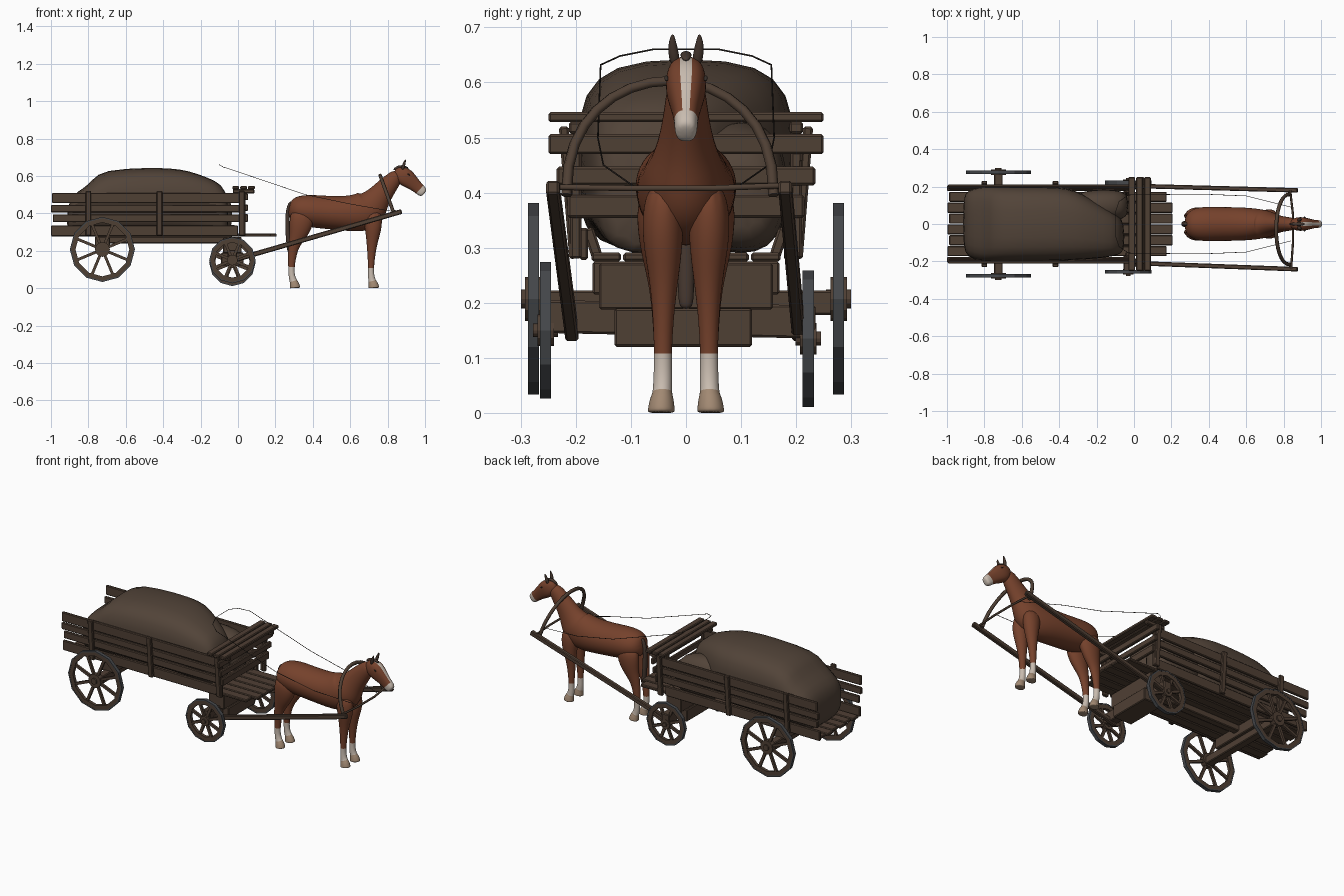
import bpy, bmesh, math
from mathutils import Vector, Matrix

if "Cube" in bpy.data.objects:
    bpy.data.objects.remove(bpy.data.objects["Cube"])


def material(name, r, g, b):
    m = bpy.data.materials.new(name)
    m.use_nodes = True
    m.diffuse_color = (r, g, b, 1)
    bsdf = m.node_tree.nodes["Principled BSDF"]
    bsdf.inputs["Base Color"].default_value = (r, g, b, 1)
    bsdf.inputs["Roughness"].default_value = 0.8
    return m


WOOD = material("weathered wood", .078, .05, .034)
SACK = material("sackcloth", .084, .057, .04)
IRON = material("iron", .06, .064, .07)
COAT = material("chestnut coat", .18, .054, .025)
HAIR = material("dark hair", .06, .038, .028)
WHITE = material("white marking", .58, .5, .43)
HOOF = material("hoof", .36, .25, .17)
LEATHER = material("dark leather", .035, .027, .022)


def finish(name, bm, mats, smooth=False, subsurf=0, bevel=0):
    bmesh.ops.recalc_face_normals(bm, faces=bm.faces)
    mesh = bpy.data.meshes.new(name)
    bm.to_mesh(mesh)
    bm.free()
    ob = bpy.data.objects.new(name, mesh)
    bpy.context.collection.objects.link(ob)
    for m in mats:
        mesh.materials.append(m)
    for p in mesh.polygons:
        p.use_smooth = smooth
    if bevel:
        mod = ob.modifiers.new("chamfer", "BEVEL")
        mod.width = bevel
    if subsurf:
        mod = ob.modifiers.new("smooth", "SUBSURF")
        mod.levels = mod.render_levels = subsurf
    return ob


def beam(name, a, b, w, h, mat=WOOD, bevel=.004):
    """Squared timber from a to b, w wide and h high."""
    a, b = Vector(a), Vector(b)
    d = b - a
    bm = bmesh.new()
    rot = d.to_track_quat('X', 'Z').to_matrix().to_4x4()
    size = Matrix.Diagonal((d.length, w, h, 1))
    bmesh.ops.create_cube(bm, size=1, matrix=Matrix.Translation((a + b) / 2) @ rot @ size)
    return finish(name, bm, [mat], bevel=bevel)


def rod(name, pts, r, mat):
    cu = bpy.data.curves.new(name, 'CURVE')
    cu.dimensions = '3D'
    cu.bevel_depth, cu.bevel_resolution, cu.use_fill_caps = r, 1, True
    sp = cu.splines.new('POLY')
    sp.points.add(len(pts) - 1)
    for p, co in zip(sp.points, pts):
        p.co = (*co, 1)
    cu.materials.append(mat)
    ob = bpy.data.objects.new(name, cu)
    bpy.context.collection.objects.link(ob)
    return ob


def loft(name, rows, mats, rule=None, sides=12, power=1, subsurf=2, upright=False):
    """Skin rings (x, y, z, half width, half depth) that follow a path in the xz plane."""
    bm = bmesh.new()
    rings = []
    for i, (x, y, z, ry, rn) in enumerate(rows):
        p, q = rows[max(i - 1, 0)], rows[min(i + 1, len(rows) - 1)]
        t = Vector((q[0] - p[0], 0, 0 if upright else q[2] - p[2])).normalized()
        n = Vector((-t.z, 0, t.x))
        ring = []
        for j in range(sides):
            a = math.tau * (j + .5) / sides
            c, s = math.cos(a), math.sin(a)
            c, s = [math.copysign(abs(v) ** power, v) for v in (c, s)]
            ring.append(bm.verts.new(Vector((x, y + ry * c, z)) + n * rn * s))
        rings.append(ring)
    for i in range(len(rings) - 1):
        for j in range(sides):
            k = (j + 1) % sides
            f = bm.faces.new((rings[i][j], rings[i][k], rings[i + 1][k], rings[i + 1][j]))
            f.material_index = rule(i, j) if rule else 0
    for ring, i in ((rings[0], 0), (rings[-1], len(rings) - 2)):
        bm.faces.new(ring).material_index = rule(i, 0) if rule else 0
    return finish(name, bm, mats, True, subsurf)


def hoop(name, c, r0, r1, w, mat, sides=12):
    """Flat-sided ring about the y axis; r0 = 0 gives a disc."""
    bm = bmesh.new()
    rings = []
    for r, y in ((r0, -w / 2), (r1, -w / 2), (r1, w / 2), (r0, w / 2)):
        rings.append([bm.verts.new((c[0] + r * math.cos(math.tau * k / sides), c[1] + y,
                                    c[2] + r * math.sin(math.tau * k / sides))) for k in range(sides)])
    for i in range(4):
        for k in range(sides):
            m = (k + 1) % sides
            u, v = rings[i], rings[(i + 1) % 4]
            bm.faces.new((u[k], u[m], v[m], v[k]))
    bmesh.ops.remove_doubles(bm, verts=bm.verts, dist=1e-5)
    return finish(name, bm, [mat])


def wheel(name, c, r):
    c = Vector(c)
    hoop(name + "_tyre", c, r - .007, r, .02, IRON)
    hoop(name + "_rim", c, r - .03, r - .005, .018, WOOD)
    hoop(name + "_hub", c, 0, r * .23, .03, WOOD)
    hoop(name + "_hub_cap", c, 0, r * .1, .046, WOOD)
    for k in range(8):
        a = math.tau * (k + .5) / 8
        d = Vector((math.cos(a), 0, math.sin(a)))
        beam(f"{name}_spoke", c + d * r * .15, c + d * (r - .02), .013, .015, bevel=0)


# Wheels and running gear
REAR, FRONT = -.725, -.03
for side, s, fy, fz in (("left", 1, .222, .135), ("right", -1, -.255, .15)):
    wheel("rear_wheel_" + side, (REAR, s * .277, .207), .174)
    wheel("front_wheel_" + side, (FRONT, fy, fz), .124)
beam("rear_axle", (REAR, -.27, .2), (REAR, .27, .2), .045, .045)
beam("rear_bolster", (REAR, -.17, .245), (REAR, .17, .245), .08, .06)
beam("front_axle", (FRONT, -.25, .175), (FRONT, .235, .165), .05, .06)
beam("front_axle_block", (FRONT, -.13, .155), (FRONT, .12, .155), .12, .07)
beam("front_bolster", (FRONT, -.158, .23), (FRONT, .158, .23), .1, .085)
beam("reach_pole", (REAR, 0, .258), (FRONT, 0, .258), .04, .036)

# Cart bed
for k in range(6):
    y = (k - 2.5) * .058
    tip = .175 if k in (0, 5) else .207
    beam("floor_board", (-.998 + .01 * (k % 2), y, .283), (tip, y, .283), .054, .016)

# Slatted sides with stakes
slats = [(.307, .058, -1, 0), (.374, .042, -.99, .04), (.425, .04, -1, .03), (.482, .055, -.995, .04)]
for s in (-1, 1):
    for z, h, x0, x1 in slats:
        y = s * (.185 + (z - .3) * .1)
        beam("side_board", (x0, y, z), (x1, y, z), .016, h)
    for x in (-.8, -.42, .02):
        beam("side_stake", (x, s * .203, .28), (x, s * .222, .52), .03, .018)
    beam("bed_bracket", (FRONT, s * .16, .28), (FRONT, s * .178, .335), .03, .02)

# Front panel and seat
for z, h, w in ((.375, .042, .215), (.43, .034, .235), (.488, .036, .25)):
    beam("front_board", (.045, -w, z), (.045, w, z), .018, h)
for x in (-.012, .03, .072):
    beam("seat_plank", (x, -.25, .537), (x, .25, .537), .036, .018)
for y in (-.2, .2):
    beam("seat_support", (-.028, y, .518), (.088, y, .518), .025, .022)
    beam("front_post", (.03, y, .28), (.03, y, .52), .02, .02)

# Covered load, narrowing to one front corner, with a small sack beside it
mound = []
for x, y, top, w in ((-.915, .01, .42, .14), (-.89, 0, .5, .185), (-.82, 0, .54, .205), (-.775, 0, .585, .205),
                     (-.725, 0, .638, .205), (-.47, 0, .65, .205), (-.36, 0, .645, .2), (-.27, -.015, .635, .18),
                     (-.16, -.045, .595, .14), (-.085, -.06, .56, .11), (-.05, -.07, .48, .08)):
    mound.append((x, y, (top + .285) / 2, w, (top - .285) / 2))
loft("covered_load", mound, [SACK], power=.62, subsurf=1, upright=True)
loft("small_sack", [(-.32, .1, .4, .05, .07), (-.27, .1, .41, .08, .125), (-.16, .1, .41, .09, .125),
                    (-.06, .1, .4, .08, .11), (-.03, .1, .39, .05, .06)], [SACK],
     power=.8, subsurf=1, upright=True)

# Shafts, bow and reins
beam("shaft_left", (-.05, .205, .142), (.875, .18, .41), .024, .026)
beam("shaft_right", (-.05, -.207, .142), (.875, -.242, .41), .024, .026)
bow = []
for k in range(17):
    a = math.pi * k / 16
    lift = math.sin(a) ** .85 if 0 < k < 16 else 0
    bow.append((.835 - .075 * lift, -.029 + .188 * math.cos(a), .395 + .208 * lift))
rod("shaft_bow", bow, .01, WOOD)
rod("shaft_tie", [(.84, -.24, .41), (.85, -.1, .408), (.85, .05, .408), (.835, .18, .413)], .006, WOOD)
half = [(-.1, .06, .66), (-.08, .12, .648), (-.03, .155, .632), (.36, .16, .5), (.6, .15, .45), (.84, .09, .408)]
rod("reins", [(x, -y, z) for x, y, z in reversed(half)] + half, .0015, LEATHER)

# Horse body and neck
loft("horse_body", [(.272, 0, .43, .03, .035), (.295, 0, .425, .077, .068), (.36, 0, .415, .098, .09),
                    (.46, 0, .406, .094, .092), (.56, 0, .4, .094, .095), (.64, 0, .4, .088, .106),
                    (.69, 0, .417, .08, .112), (.715, 0, .437, .073, .097), (.747, 0, .48, .055, .07),
                    (.79, 0, .535, .043, .057), (.835, 0, .585, .037, .045), (.862, 0, .615, .028, .03)], [COAT])


def face_marking(i, j):
    return 1 if i >= 5 or (j == 2 and i >= 1) else 0


# Head with blaze and pale muzzle
loft("horse_head", [(.84, 0, .632, .018, .018), (.862, 0, .617, .034, .04), (.893, 0, .595, .04, .053),
                    (.928, 0, .567, .031, .041), (.955, 0, .543, .024, .033), (.972, 0, .528, .022, .031),
                    (.988, 0, .513, .021, .028), (.997, 0, .506, .015, .018)],
     [COAT, WHITE], face_marking, power=.78)
loft("forelock", [(.83, 0, .632, .005, .008), (.862, 0, .652, .011, .01), (.892, 0, .65, .013, .007),
                  (.912, 0, .64, .006, .005)], [HAIR], sides=6)
loft("tail", [(.285, 0, .465, .01, .01), (.268, 0, .43, .013, .012), (.263, 0, .36, .016, .013),
              (.268, 0, .27, .017, .014), (.274, 0, .205, .016, .013), (.276, 0, .188, .011, .009)],
     [HAIR], sides=8)

# Ears, eyes and legs mirrored across the middle
front_leg = [(.715, .04, .42, .035, .055), (.725, .043, .33, .041, .05), (.718, .04, .26, .03, .033),
             (.713, .041, .185, .02, .022), (.711, .042, .1, .016, .015), (.712, .042, .06, .018, .018),
             (.718, .043, .035, .018, .021), (.722, .044, .028, .022, .025), (.727, .045, .004, .026, .03),
             (.727, .045, 0, .025, .029)]
hind_leg = [(.35, .045, .42, .042, .068), (.337, .05, .34, .043, .068), (.317, .047, .27, .031, .043),
            (.292, .044, .215, .02, .027), (.284, .042, .1, .015, .016), (.288, .042, .06, .017, .018),
            (.297, .043, .035, .018, .021), (.3, .044, .028, .022, .024), (.306, .045, .004, .026, .029),
            (.306, .045, 0, .025, .028)]
for side, s in (("left", 1), ("right", -1)):
    for name, rows in (("front_leg_", front_leg), ("hind_leg_", hind_leg)):
        sock, hoof = len(rows) - 6, len(rows) - 4
        loft(name + side, [(x, s * y, z, a, b) for x, y, z, a, b in rows], [COAT, WHITE, HOOF],
             lambda i, j: 2 if i >= hoof else 1 if i >= sock else 0)
    loft("ear_" + side, [(.878, s * .019, .628, .01, .009), (.885, s * .023, .655, .011, .01),
                         (.892, s * .025, .676, .007, .006), (.896, s * .024, .688, .002, .002)],
         [HAIR], sides=8, subsurf=1)
    loft("eye_" + side, [(.905, s * .036, .612, .003, .002), (.912, s * .036, .608, .005, .005),
                         (.919, s * .035, .603, .003, .002)], [LEATHER], sides=6, subsurf=1)
